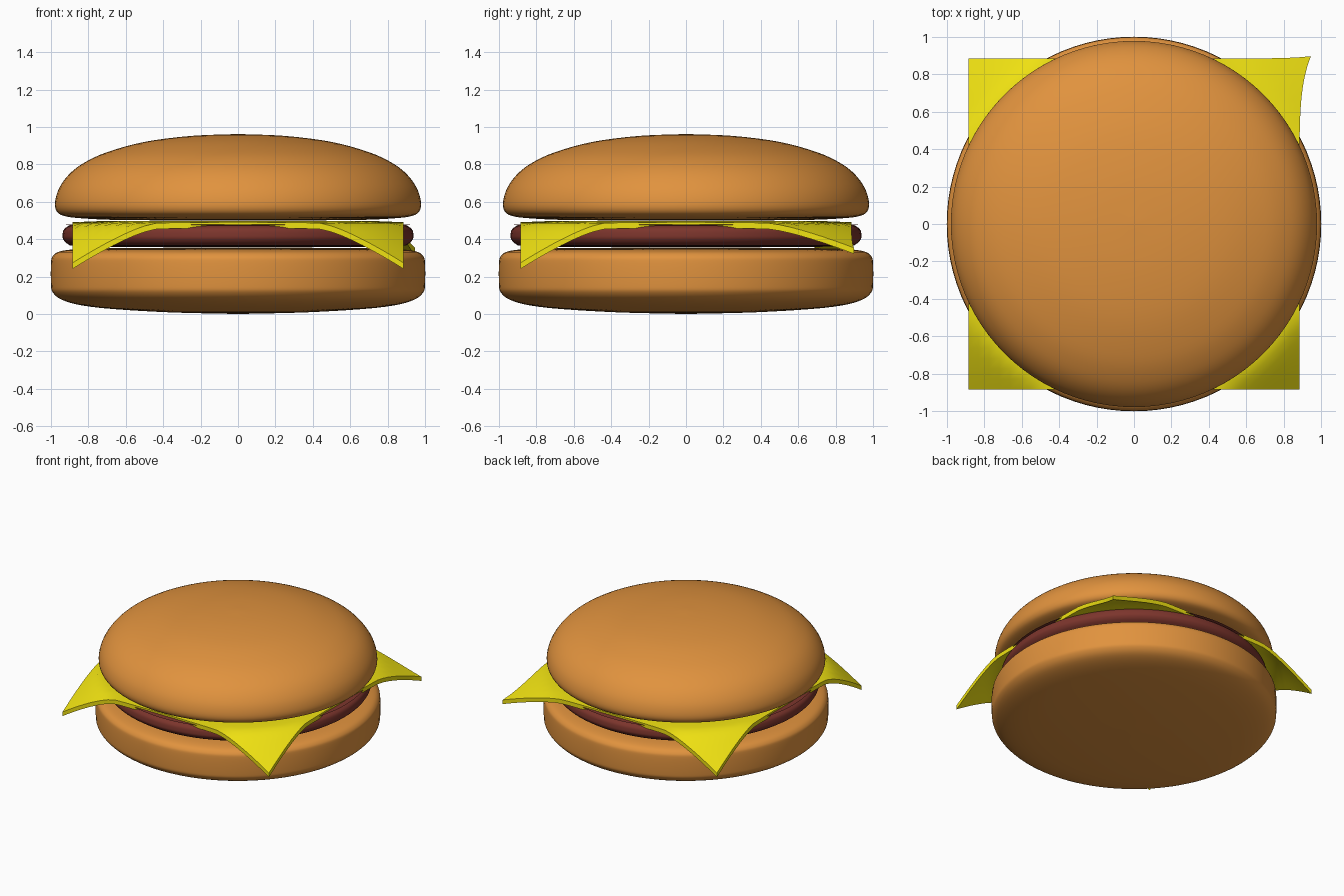
import bpy, bmesh, math
from mathutils import Vector

if "Cube" in bpy.data.objects:
    bpy.data.objects.remove(bpy.data.objects["Cube"])


def material(name, rgb):
    m = bpy.data.materials.new(name)
    m.diffuse_color = (*rgb, 1)
    m.use_nodes = True
    m.node_tree.nodes["Principled BSDF"].inputs["Base Color"].default_value = m.diffuse_color
    return m


def finish(bm, name, mat, angle=50):
    bmesh.ops.recalc_face_normals(bm, faces=bm.faces)
    me = bpy.data.meshes.new(name)
    bm.to_mesh(me)
    bm.free()
    me.materials.append(mat)
    ob = bpy.data.objects.new(name, me)
    bpy.context.collection.objects.link(ob)
    bpy.ops.object.select_all(action='DESELECT')
    ob.select_set(True)
    bpy.context.view_layer.objects.active = ob
    bpy.ops.object.shade_smooth_by_angle(angle=math.radians(angle))
    return ob


def smooth_profile(pts, n=4):
    """Catmull-Rom curve through the profile points."""
    p = [pts[0]] + pts + [pts[-1]]
    out = []
    for a, b, c, d in zip(p, p[1:], p[2:], p[3:]):
        a, b, c, d = (Vector(q) for q in (a, b, c, d))
        for i in range(n):
            t = i / n
            out.append(0.5 * (2 * b + (c - a) * t + (2 * a - 5 * b + 4 * c - d) * t**2
                              + (3 * b - a - 3 * c + d) * t**3))
    return out + [Vector(pts[-1])]


def lathe(name, pts, mat, steps=96):
    bm = bmesh.new()
    vs = [bm.verts.new((max(q.x, 0), 0, q.y)) for q in smooth_profile(pts)]
    es = [bm.edges.new(e) for e in zip(vs, vs[1:])]
    bmesh.ops.spin(bm, geom=vs + es, cent=(0, 0, 0), axis=(0, 0, 1),
                   angle=math.tau, steps=steps, use_duplicate=False)
    bmesh.ops.remove_doubles(bm, verts=bm.verts, dist=1e-4)
    return finish(bm, name, mat)


bread = material("bread", (0.75, 0.29, 0.048))
meat = material("meat", (0.2, 0.035, 0.025))
yellow = material("yellow", (0.87, 0.76, 0.006))

# Bottom bun, patty and domed top bun
lathe("bottom_bun", [(0, 0), (0.35, 0.008), (0.65, 0.025), (0.83, 0.045), (0.94, 0.075),
                     (0.99, 0.115), (1, 0.16), (1, 0.27), (0.99, 0.31), (0.95, 0.335),
                     (0.85, 0.347), (0.6, 0.353), (0, 0.355)], bread)
lathe("patty", [(0, 0.357), (0.6, 0.358), (0.86, 0.363), (0.91, 0.374), (0.935, 0.4),
                (0.938, 0.425), (0.93, 0.453), (0.9, 0.472), (0.85, 0.478), (0, 0.479)], meat)
lathe("top_bun", [(0, 0.5), (0.6, 0.502), (0.83, 0.511), (0.93, 0.524), (0.97, 0.55),
                  (0.978, 0.6), (0.955, 0.675), (0.9, 0.75), (0.82, 0.81), (0.7, 0.865),
                  (0.5, 0.92), (0.25, 0.952), (0, 0.962)], bread)

# Cheese slice: square sheet with drooping corners, one of them lifted and stretched
bm = bmesh.new()
bmesh.ops.create_grid(bm, x_segments=32, y_segments=32, size=0.885)
for v in bm.verts:
    x, y = v.co.x, v.co.y
    r = math.hypot(x, y)
    t = max(0, r - 0.98)
    drop = 0.9 * t * t / (t + 0.04)
    if x > 0 and y > 0:
        drop *= 0.62
        k = max(0, (r - 0.95) / 0.3)
        v.co.x += 0.06 * k * max(0, y / 0.885) ** 4
        v.co.y += 0.012 * k * max(0, x / 0.885) ** 8
    sag = 0.012 * max(0, min(1, (r - 0.7) / 0.3))
    v.co.z = 0.498 - sag - drop
ext = bmesh.ops.extrude_face_region(bm, geom=bm.faces[:], use_keep_orig=True)
for v in ext["geom"]:
    if isinstance(v, bmesh.types.BMVert):
        v.co.z -= 0.032
finish(bm, "cheese", yellow, 35)
